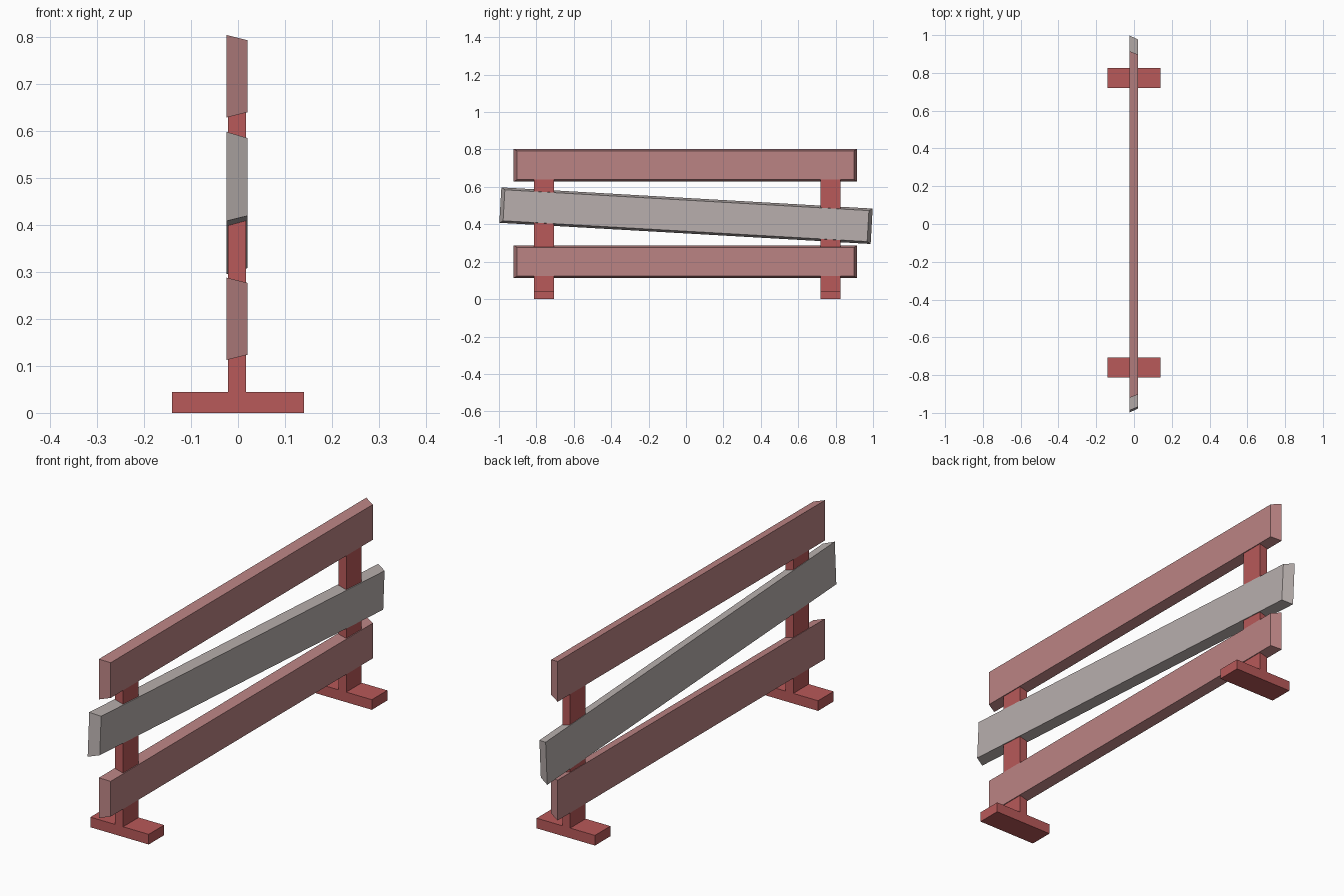
import bpy, bmesh
from mathutils import Matrix

if "Cube" in bpy.data.objects:
    bpy.data.objects.remove(bpy.data.objects["Cube"])


def material(name, rgb):
    m = bpy.data.materials.new(name)
    m.diffuse_color = (*rgb, 1)
    m.use_nodes = True
    m.node_tree.nodes["Principled BSDF"].inputs["Base Color"].default_value = m.diffuse_color
    return m


def prism(name, sections, mat, matrix=Matrix()):
    """Solid between two matching closed outlines."""
    bm = bmesh.new()
    a, b = [[bm.verts.new(p) for p in s] for s in sections]
    n = len(a)
    bm.faces.new(a)
    bm.faces.new(b)
    for i in range(n):
        j = (i + 1) % n
        bm.faces.new((a[i], a[j], b[j], b[i]))
    bmesh.ops.recalc_face_normals(bm, faces=bm.faces)
    me = bpy.data.meshes.new(name)
    bm.to_mesh(me)
    bm.free()
    me.materials.append(mat)
    ob = bpy.data.objects.new(name, me)
    ob.matrix_world = matrix
    bpy.context.collection.objects.link(ob)
    return ob


def rect(x, length, height):
    l, h = length / 2, height / 2
    return [(x, -l, -h), (x, l, -h), (x, l, h), (x, -l, h)]


def board(name, y, z, mat, size=1.0, tilt=0.0):
    # plank with bevelled edges: the +x face is smaller than the -x face
    back = rect(-0.024, 1.836 * size, 0.175 * size)
    front = rect(0.02, 1.80 * size, 0.153 * size)
    prism(name, (back, front), mat,
          Matrix.Translation((0, y, z)) @ Matrix.Rotation(tilt, 4, 'X'))


post_red = material("post_red", (0.48, 0.10, 0.10))
board_red = material("board_red", (0.50, 0.23, 0.23))
board_grey = material("board_grey", (0.48, 0.43, 0.42))

# Upright posts with their feet, one inverted T profile each
T = [(-0.14, 0), (0.14, 0), (0.14, 0.044), (0.017, 0.044),
     (0.017, 0.75), (-0.021, 0.75), (-0.021, 0.044), (-0.14, 0.044)]
for side, y in (("front", -0.76), ("back", 0.772)):
    prism(side + "_post",
          [[(x, y + d, z) for x, z in T] for d in (-0.053, 0.053)], post_red)

# Boards: two level, and a larger crooked one between them
board("top_board", -0.003, 0.7155, board_red)
board("bottom_board", -0.003, 0.20, board_red)
board("crooked_middle_board", 0, 0.446, board_grey, size=1.083, tilt=-0.057)
